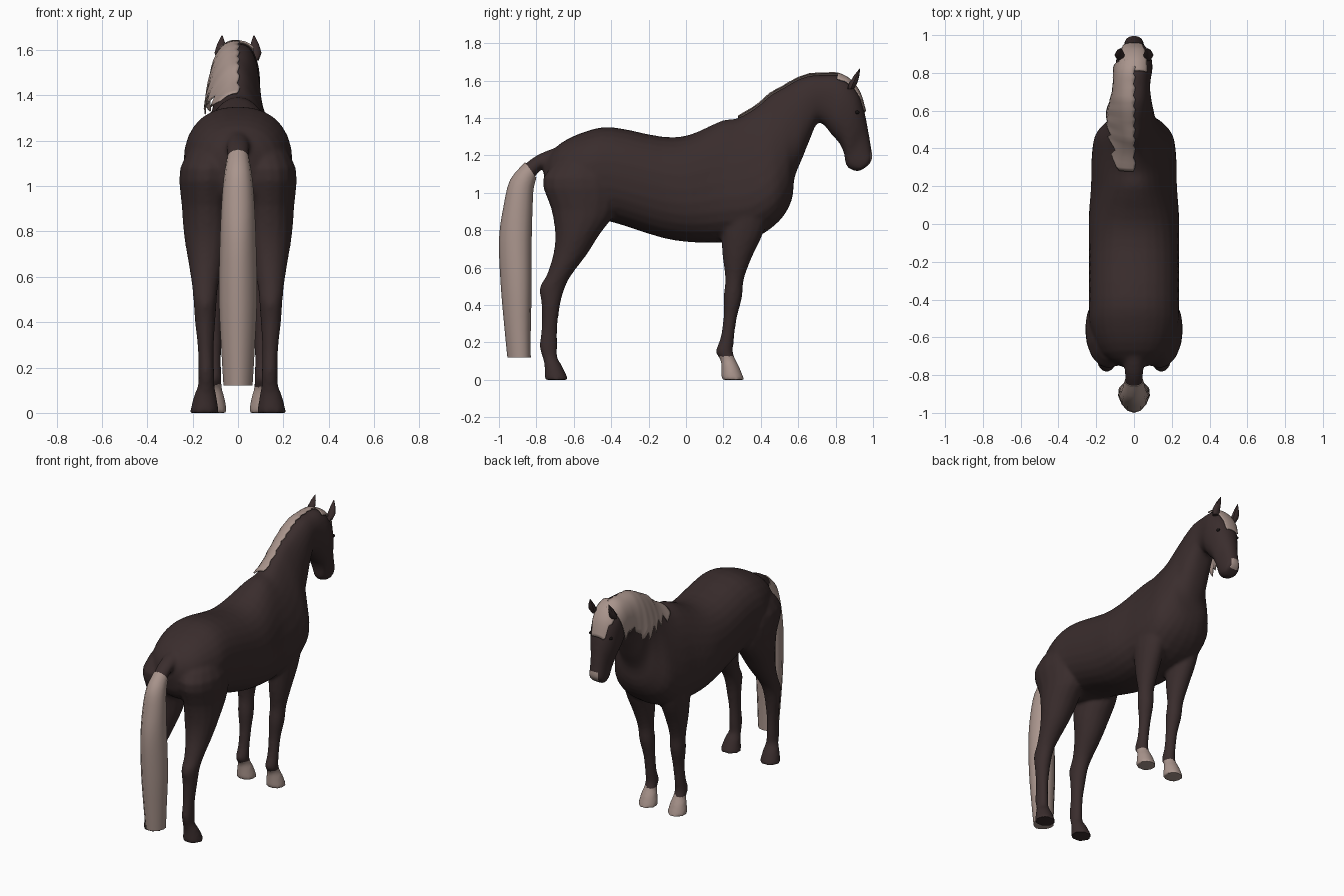
import bpy
import bmesh
import math
from mathutils import Vector

cube = bpy.data.objects.get("Cube")
if cube:
    bpy.data.objects.remove(cube, do_unlink=True)


def make_material(name, colour):
    mat = bpy.data.materials.new(name)
    mat.use_nodes = True
    mat.diffuse_color = (*colour, 1)
    mat.node_tree.nodes["Principled BSDF"].inputs["Base Color"].default_value = (*colour, 1)
    return mat


COAT = make_material("dark brown coat", (0.042, 0.026, 0.026))
HAIR = make_material("pale hair", (0.40, 0.30, 0.265))
EYE = make_material("black eye", (0.008, 0.006, 0.006))


def spline(rows, steps):
    """Smooth interpolation through rows of section values."""
    out = []
    for i in range(len(rows) - 1):
        a, b, c, d = (rows[max(0, min(len(rows) - 1, k))] for k in range(i - 1, i + 3))
        for s in range(steps):
            t = s / steps
            out.append(tuple(
                q + 0.5 * t * (r - p + t * (2 * p - 5 * q + 4 * r - w + t * (3 * (q - r) + w - p)))
                for p, q, r, w in zip(a, b, c, d)))
    return out + [rows[-1]]


def section_point(row, degrees, power=2.0, grow=0.0):
    """Point on an egg section: top y, top z, bottom y, bottom z, half width, centre x, taper."""
    ty, tz, by, bz, width, cx, taper = row
    c, s = math.cos(math.radians(degrees)), math.sin(math.radians(degrees))
    c = math.copysign(abs(c) ** (2 / power), c)
    s = math.copysign(abs(s) ** (2 / power), s)
    mid = Vector((cx, (ty + by) / 2, (tz + bz) / 2))
    half = Vector((0, (ty - by) / 2, (tz - bz) / 2))
    across = c * (width * (1 - taper * s) + grow)
    return mid + half * (s * (1 + grow / half.length)) + Vector((across, 0, 0))


def smooth_shade(angle):
    bpy.ops.object.shade_smooth_by_angle(angle=math.radians(angle))


def finish(name, bm, materials, mirror=False, thickness=0, angle=45):
    bmesh.ops.recalc_face_normals(bm, faces=bm.faces)
    mesh = bpy.data.meshes.new(name)
    for mat in materials:
        mesh.materials.append(mat)
    bm.to_mesh(mesh)
    bm.free()
    obj = bpy.data.objects.new(name, mesh)
    bpy.context.collection.objects.link(obj)
    bpy.ops.object.select_all(action="DESELECT")
    obj.select_set(True)
    bpy.context.view_layer.objects.active = obj
    smooth_shade(angle)
    if thickness:
        solid = obj.modifiers.new("Thickness", "SOLIDIFY")
        solid.thickness = thickness
        solid.offset = 0
    if mirror:
        obj.modifiers.new("Mirror", "MIRROR")
    return obj


def skin(bm, rings, closed):
    grid = [[bm.verts.new(p) for p in ring] for ring in rings]
    for a, b in zip(grid, grid[1:]):
        for i in range(len(a) if closed else len(a) - 1):
            j = (i + 1) % len(a)
            bm.faces.new((a[i], a[j], b[j], b[i]))
    if closed:
        bm.faces.new(grid[0])
        bm.faces.new(grid[-1])


def loft(bm, rows, sides=16, power=2.0):
    skin(bm, [[section_point(r, 360 * i / sides, power) for i in range(sides)]
              for r in spline(rows, 3)], True)


# Trunk, neck and head: top y, top z, bottom y, bottom z, half width
trunk = [
    (-.76, 1.17, -.76, 1.08, .05), (-.67, 1.265, -.72, .95, .17),
    (-.53, 1.33, -.55, .86, .235), (-.39, 1.35, -.4, .845, .238),
    (-.13, 1.3, -.13, .76, .238), (.02, 1.31, .04, .735, .238),
    (.19, 1.385, .2, .735, .215), (.28, 1.4, .37, .76, .208),
    (.38, 1.46, .5, .85, .182), (.45, 1.52, .565, .96, .138),
    (.52, 1.56, .58, 1.08, .112), (.59, 1.6, .62, 1.18, .102),
    (.66, 1.625, .66, 1.28, .092), (.74, 1.63, .7, 1.37, .085),
    (.81, 1.63, .74, 1.36, .09), (.87, 1.6, .775, 1.315, .098),
    (.925, 1.53, .82, 1.265, .093), (.955, 1.43, .845, 1.21, .078),
    (.975, 1.33, .85, 1.17, .06), (.99, 1.24, .865, 1.135, .055),
    (.997, 1.185, .91, 1.115, .05), (.978, 1.15, .94, 1.122, .034),
]
# Withers and neck base narrow towards the top
tapers = {5: .1, 6: .3, 7: .37, 8: .5, 9: .4, 10: .2, 11: .1}
trunk = [row + (0, tapers.get(i, 0)) for i, row in enumerate(trunk)]

# Legs: back y, front y, height, centre x, half width
front_leg = [
    (.2, .42, 1.1, .12, .07), (.17, .46, .95, .13, .085), (.185, .42, .8, .13, .08),
    (.195, .355, .66, .125, .066), (.21, .31, .54, .12, .051),
    (.2, .3, .44, .115, .049), (.2, .272, .33, .11, .038),
    (.183, .257, .22, .11, .035), (.158, .252, .15, .11, .038),
    (.183, .264, .11, .11, .039), (.188, .287, .065, .11, .052), (.188, .313, 0, .11, .063),
]
hind_leg = [
    (-.62, -.46, 1.23, .1, .07), (-.765, -.36, 1.08, .133, .122),
    (-.72, -.37, .91, .135, .113), (-.7, -.46, .78, .135, .103),
    (-.71, -.53, .67, .14, .08), (-.745, -.613, .56, .145, .058),
    (-.783, -.648, .49, .145, .051), (-.772, -.673, .4, .145, .045),
    (-.772, -.688, .28, .142, .035), (-.783, -.688, .18, .14, .035),
    (-.767, -.688, .12, .14, .037), (-.757, -.663, .075, .145, .05),
    (-.757, -.627, 0, .148, .065),
]
dock = [
    (-.66, 1.255, -.68, 1.12, .06, 0, 0), (-.79, 1.205, -.765, 1.13, .05, 0, 0),
    (-.88, 1.14, -.82, 1.065, .046, 0, 0)]

# Body fused into one smooth skin
bm = bmesh.new()
loft(bm, trunk, 28, 2.3)
loft(bm, dock)
for rows in (front_leg, hind_leg):
    for side in (1, -1):
        loft(bm, [(front, z, back, z, width, side * cx, 0) for back, front, z, cx, width in rows])
body = finish("body", bm, [COAT, HAIR])
remesh = body.modifiers.new("Fuse", "REMESH")
remesh.mode = "VOXEL"
remesh.voxel_size = 0.011
relax = body.modifiers.new("Relax", "SMOOTH")
relax.factor = 0.5
relax.iterations = 6
for modifier in ("Fuse", "Relax"):
    bpy.ops.object.modifier_apply(modifier=modifier)
body.data.materials.clear()
for mat in (COAT, HAIR):
    body.data.materials.append(mat)

# Pale front socks and a small pale mark on the nose
for face in body.data.polygons:
    c = face.center
    sock = c.y > 0 and c.z < .118 + .008 * math.sin(60 * c.x)
    snip = c.y > .968 and abs(c.x) < .028 and 1.15 < c.z < 1.21
    face.material_index = int(sock or snip)
smooth_shade(50)

# Tail hair
bm = bmesh.new()
loft(bm, [
    (-.86, 1.163, -.8, 1.08, .05, 0, 0), (-.94, 1.07, -.815, 1.02, .062, 0, 0),
    (-.975, .93, -.82, .93, .072, 0, 0), (-1, .75, -.825, .75, .08, 0, .15),
    (-.99, .5, -.825, .5, .084, 0, .2), (-.97, .27, -.83, .27, .073, 0, .2),
    (-.955, .12, -.83, .12, .064, 0, .2)], 12)
finish("tail_hair", bm, [HAIR])


# Hair sheets draped over the neck and forehead, with a jagged hem
def drape(name, rows, start, end, jag, flare):
    bm = bmesh.new()
    rings, columns = [], 12
    fine = spline(rows, 4)
    for k, row in enumerate(fine):
        t = k / (len(fine) - 1)
        first = start(t) - jag * (k % 3) / 4
        last = end(t) + jag * (k % 4) / 2
        rings.append([section_point(row, first + (last - first) * i / columns, 2.3,
                                    0.01 + flare * math.sin(math.pi * t) * i / columns)
                      for i in range(columns + 1)])
    skin(bm, rings, False)
    finish(name, bm, [HAIR], thickness=.006, angle=60)


drape("mane", trunk[7:16], lambda t: 91, lambda t: 118 + 80 * min(1, t * 1.6), 8, .03)
drape("forelock", trunk[14:18], lambda t: 50 + 18 * t, lambda t: 145 - 28 * t, 4, 0)

# Ears
bm = bmesh.new()
ear = []
for t, size in ((0, .022), (.3, .027), (.65, .018), (1, .002)):
    mid = Vector((.07 + .012 * math.sin(3 * t), .88, 1.555)).lerp(Vector((.07, .93, 1.665)), t)
    ear.append([mid + Vector((size * math.cos(a), .8 * size * math.sin(a), 0))
                for a in (math.tau * i / 8 for i in range(8))])
skin(bm, ear, True)
finish("ears", bm, [COAT], mirror=True)

# Eyes
bm = bmesh.new()
bmesh.ops.create_uvsphere(bm, u_segments=12, v_segments=8, radius=.012)
bmesh.ops.scale(bm, vec=(.7, 1.1, .8), verts=bm.verts)
bmesh.ops.translate(bm, vec=(.077, .915, 1.43), verts=bm.verts)
finish("eyes", bm, [EYE], mirror=True)
